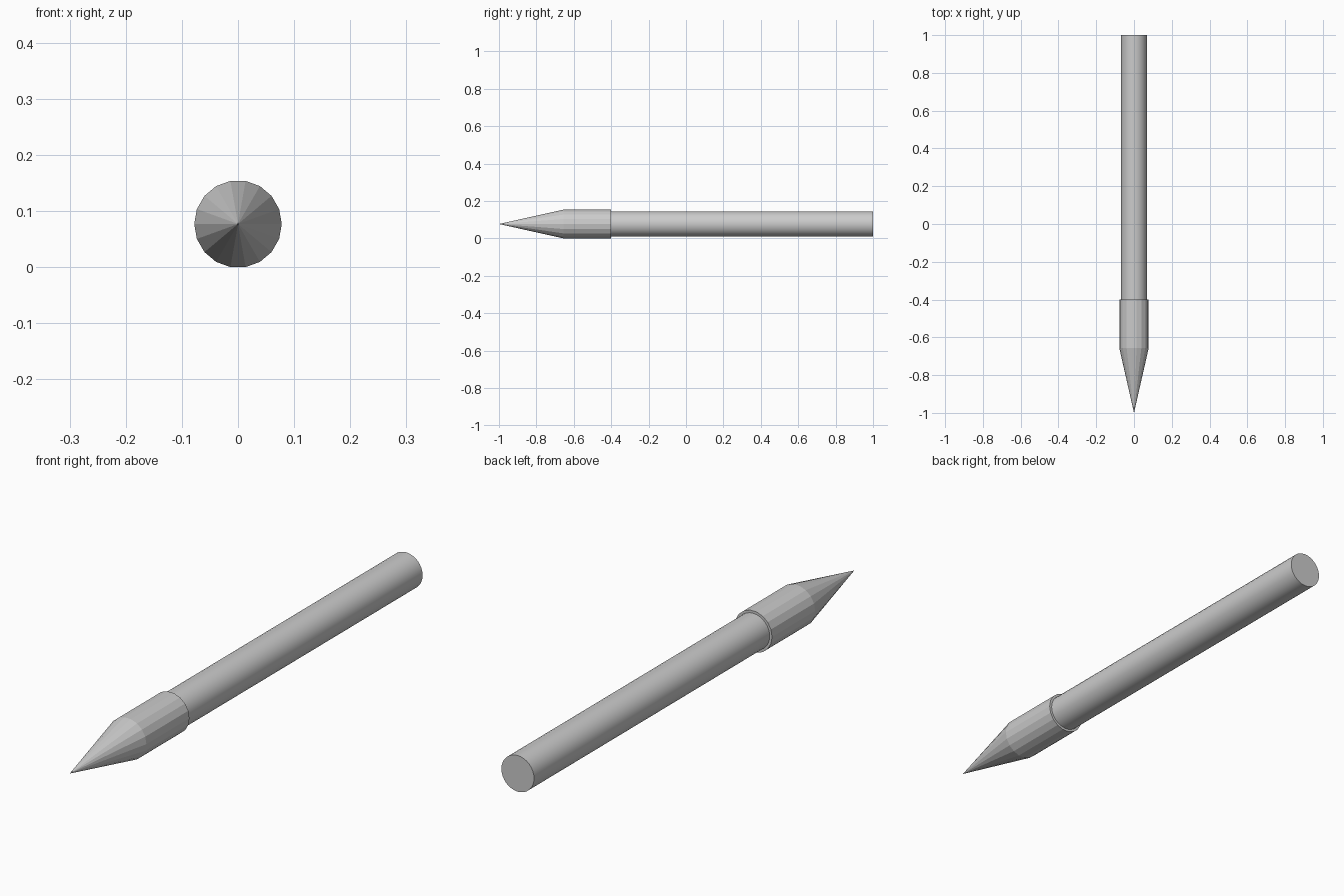
import bpy, bmesh
from math import sin, cos, tau

if "Cube" in bpy.data.objects:
    bpy.data.objects.remove(bpy.data.objects["Cube"])

AXIS_Z = 0.077


def lathe(name, profile, sides, smooth=False):
    """Spin (y, radius) points around the long axis, radius 0 makes a point."""
    bm = bmesh.new()
    rings = []
    for y, r in profile:
        if r == 0:
            rings.append([bm.verts.new((0, y, AXIS_Z))])
        else:
            rings.append([bm.verts.new((r * cos(tau * i / sides), y,
                                        AXIS_Z + r * sin(tau * i / sides)))
                          for i in range(sides)])
    for a, b in zip(rings, rings[1:]):
        for i in range(sides):
            j = (i + 1) % sides
            if len(a) == 1:
                bm.faces.new((a[0], b[j], b[i]))
            else:
                bm.faces.new((a[i], a[j], b[j], b[i]))
    for ring in (rings[0], rings[-1]):
        if len(ring) > 1:
            bm.faces.new(ring)
    bmesh.ops.recalc_face_normals(bm, faces=bm.faces)
    mesh = bpy.data.meshes.new(name)
    bm.to_mesh(mesh)
    bm.free()
    obj = bpy.data.objects.new(name, mesh)
    bpy.context.collection.objects.link(obj)
    if smooth:
        bpy.ops.object.select_all(action='DESELECT')
        obj.select_set(True)
        bpy.context.view_layer.objects.active = obj
        bpy.ops.object.shade_smooth_by_angle()
    return obj


# Faceted pointed head with a straight collar
lathe("pointed_head", [(-1, 0), (-0.656, 0.078), (-0.40, 0.078)], 18)

# Smooth round shaft, seated slightly into the head
lathe("shaft", [(-0.41, 0.068), (1, 0.068)], 32, smooth=True)
